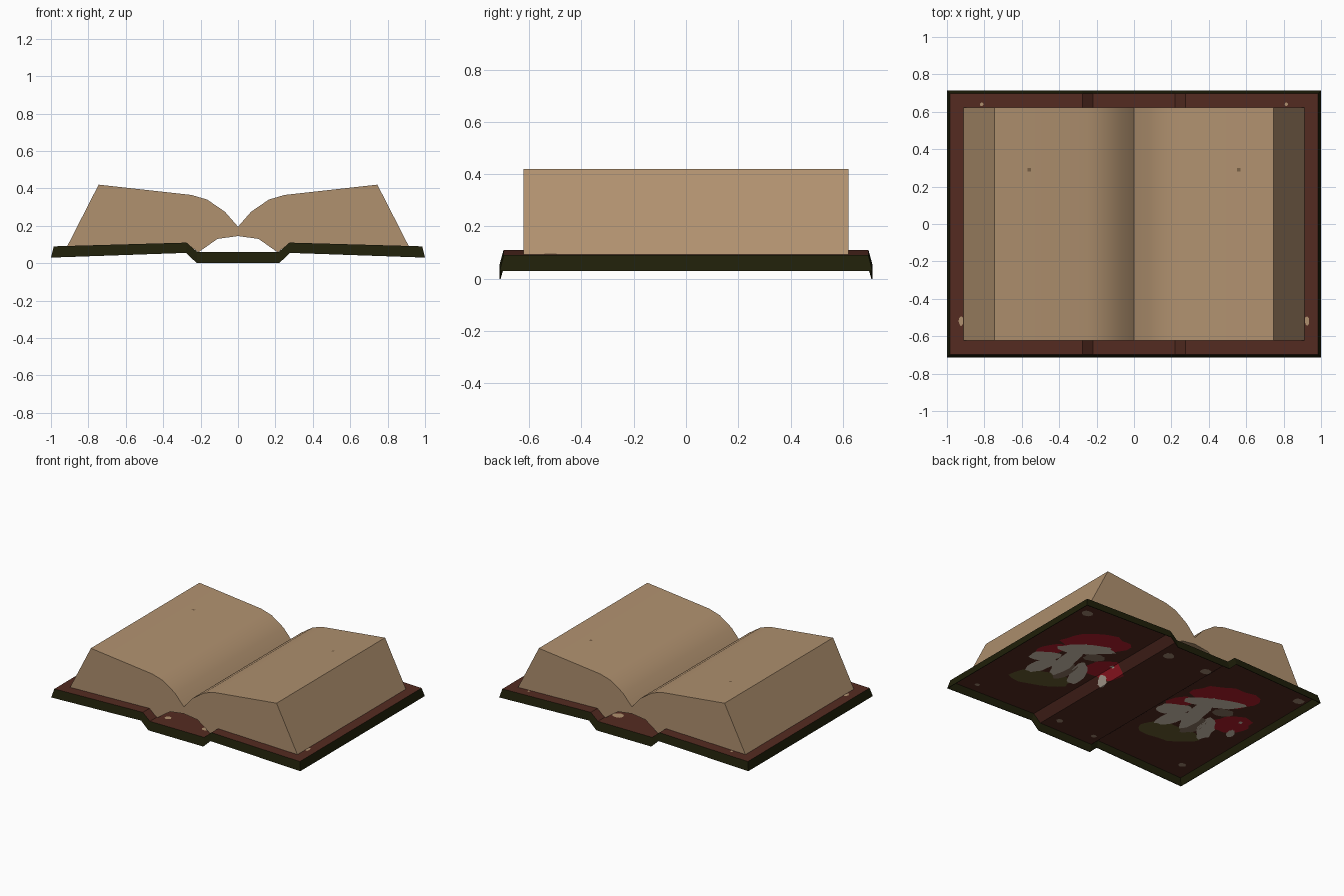
import bpy, bmesh, math, random
from mathutils import Vector

if "Cube" in bpy.data.objects:
    bpy.data.objects.remove(bpy.data.objects["Cube"])

random.seed(4)


def material(name, r, g, b):
    def lin(c):
        c /= 255
        return c / 12.92 if c <= 0.04045 else ((c + 0.055) / 1.055) ** 2.4
    m = bpy.data.materials.new(name)
    m.diffuse_color = (lin(r), lin(g), lin(b), 1)
    m.use_nodes = True
    m.node_tree.nodes["Principled BSDF"].inputs["Base Color"].default_value = m.diffuse_color
    return m


LEATHER = material("maroon leather", 84, 43, 33)
EDGE = material("dark green edge", 31, 31, 9)
PAPER = material("tan paper", 176, 145, 111)
RED = material("mushroom red", 180, 30, 44)
PALE = material("mushroom stem", 214, 200, 182)
SHADE = material("stem shadow", 140, 118, 98)
MOSS = material("moss green", 104, 93, 48)
FLECK = material("worn fleck", 160, 134, 112)
STAIN = material("page stain", 122, 98, 72)


def finish(name, bm, mats, smooth=None, recalc=True):
    if recalc:
        bmesh.ops.recalc_face_normals(bm, faces=bm.faces)
    me = bpy.data.meshes.new(name)
    bm.to_mesh(me)
    bm.free()
    for m in mats:
        me.materials.append(m)
    if smooth:
        for p in me.polygons:
            p.use_smooth = True
        me.set_sharp_from_angle(angle=math.radians(smooth))
    ob = bpy.data.objects.new(name, me)
    bpy.context.collection.objects.link(ob)
    return ob


def profile_z(points, x):
    """Height of a mirrored profile at x."""
    x = abs(x)
    for (x0, z0), (x1, z1) in zip(points, points[1:]):
        if x <= x1:
            return z0 + (z1 - z0) * (x - x0) / (x1 - x0)
    return points[-1][1]


SHEET = 0.010  # thickness of the boards behind the hanging rim
RIM = [(0, 0), (0.22, 0), (0.278, 0.055), (1.0, 0.03)]
TOP = [(0, 0.06), (0.218, 0.06), (0.275, 0.11), (0.985, 0.09)]
UNDER = [(x, z - SHEET) for x, z in TOP]
PAGE_TOP = [(0, 0.195), (0.07, 0.275), (0.165, 0.34), (0.25, 0.365), (0.745, 0.42)]

# cover: maroon sheet with a thin slanted green rim hanging down around it


def rim_loop(bm, profile, y, inset=0.0):
    xs = [x for x, _ in profile[1:]]
    xs[-1] -= inset
    zs = [z for _, z in profile[1:]]
    row = [(-x, z) for x, z in zip(reversed(xs), reversed(zs))] + list(zip(xs, zs))
    front = [bm.verts.new((x, -y, z)) for x, z in row]
    back = [bm.verts.new((x, y, z)) for x, z in reversed(row)]
    return front + back


bm = bmesh.new()
loops = [rim_loop(bm, TOP, 0.698), rim_loop(bm, RIM, 0.713),
         rim_loop(bm, RIM, 0.709, 0.004), rim_loop(bm, UNDER, 0.695, 0.003)]
n = len(loops[0])
for a, b in zip(loops, loops[1:]):
    for i in range(n):
        j = (i + 1) % n
        bm.faces.new((a[i], a[j], b[j], b[i])).material_index = 1
for loop in (loops[0], loops[3]):
    for i in range(n // 2 - 1):
        bm.faces.new((loop[i], loop[i + 1], loop[n - 2 - i], loop[n - 1 - i]))
finish("cover", bm, [LEATHER, EDGE])

# pages: one open block, extruded along y
right = PAGE_TOP[1:] + [(0.915, 0.087), (0.275, 0.106), (0.212, 0.058), (0.11, 0.13)]
outline = [(0, 0.195)] + right + [(0, 0.145)] + [(-x, z) for x, z in reversed(right)]
bm = bmesh.new()
face = bm.faces.new([bm.verts.new((x, -0.622, z)) for x, z in outline])
ext = bmesh.ops.extrude_face_region(bm, geom=[face])
bmesh.ops.translate(bm, vec=(0, 1.244, 0),
                    verts=[v for v in ext["geom"] if isinstance(v, bmesh.types.BMVert)])
finish("pages", bm, [PAPER], smooth=32)


def patch(name, x, y, rx, ry, angle, mat, surface=UNDER, offset=-0.0015, n=18, rough=0.12):
    """Thin irregular painted patch that follows the given profile."""
    bm = bmesh.new()
    ca, sa = math.cos(math.radians(angle)), math.sin(math.radians(angle))
    verts = []
    for i in range(n):
        t = math.tau * i / n
        r = 1 + random.uniform(-rough, rough)
        u, v = rx * r * math.cos(t), ry * r * math.sin(t)
        verts.append(bm.verts.new((x + u * ca - v * sa, y + u * sa + v * ca, 0)))
    bm.faces.new(verts)
    for px, _ in surface[1:-1]:
        for s in (-1, 1):
            bmesh.ops.bisect_plane(bm, geom=bm.verts[:] + bm.edges[:] + bm.faces[:],
                                   plane_co=Vector((s * px, 0, 0)), plane_no=Vector((1, 0, 0)))
    if offset < 0:
        bmesh.ops.reverse_faces(bm, faces=bm.faces[:])
    for v in bm.verts:
        v.co.z = profile_z(surface, v.co.x) + offset
    finish(name, bm, [mat], recalc=False)


# painted mushroom clusters on the underside: x, y, rx, ry, angle, colour, layer
cluster = [
    ("moss", 0.55, -0.30, 0.21, 0.10, -15, MOSS, 1),
    ("big_cap", 0.56, 0.28, 0.23, 0.125, -26, RED, 1),
    ("left_cap", 0.74, 0.05, 0.11, 0.06, -60, RED, 1),
    ("right_cap", 0.31, 0.05, 0.13, 0.10, -50, RED, 1),
    ("cap_gills", 0.57, 0.18, 0.20, 0.06, -30, PALE, 2),
    ("left_gills", 0.72, -0.05, 0.11, 0.065, -40, PALE, 2),
    ("big_stem", 0.57, 0.0, 0.06, 0.23, -12, PALE, 3),
    ("left_stem", 0.66, -0.15, 0.06, 0.12, 15, PALE, 3),
    ("right_stem", 0.40, -0.10, 0.055, 0.14, -25, PALE, 2),
    ("stem_shadow", 0.49, -0.13, 0.06, 0.11, 0, SHADE, 2),
    ("gill_shadow", 0.45, 0.13, 0.07, 0.045, -30, SHADE, 3),
    ("cap_dot", 0.28, 0.11, 0.014, 0.014, 0, PALE, 2),
    ("cap_rim", 0.24, -0.04, 0.025, 0.05, -20, PALE, 2),
]
for side, dx in (("right", 0), ("left", -1.10)):
    for name, x, y, rx, ry, ang, mat, layer in cluster:
        patch(f"{side}_{name}", x + dx, y, rx, ry, ang, mat, offset=-0.0015 * layer)

# worn flecks near the corners of the underside boards and spine
for x, y, r in ((0.87, 0.56, 0.04), (0.14, 0.52, 0.04), (-0.18, 0.52, 0.04), (-0.93, 0.57, 0.04),
                (0.14, -0.59, 0.025), (-0.16, -0.60, 0.02), (0.82, -0.62, 0.02), (-0.88, -0.56, 0.028)):
    patch("underside_fleck", x, y, r, r * 0.85, 0, FLECK, n=8)

# flecks on the inner boards and spine, small stains on the pages
for s in (-1, 1):
    patch("board_fleck", s * 0.925, -0.52, 0.012, 0.025, 0, PAPER, TOP, 0.002, 8)
    patch("board_fleck", s * 0.815, 0.64, 0.01, 0.01, 0, PAPER, TOP, 0.002, 8)
    patch("spine_fleck", s * 0.15, -0.59, 0.025, 0.022, 0, PAPER, TOP, 0.002, 8)
    patch("spine_fleck", s * 0.16, 0.55, 0.04, 0.035, 0, PAPER, TOP, 0.002, 8)
    patch("page_stain", s * 0.56, 0.29, 0.012, 0.012, 45, STAIN, PAGE_TOP, 0.001, 4, 0)
